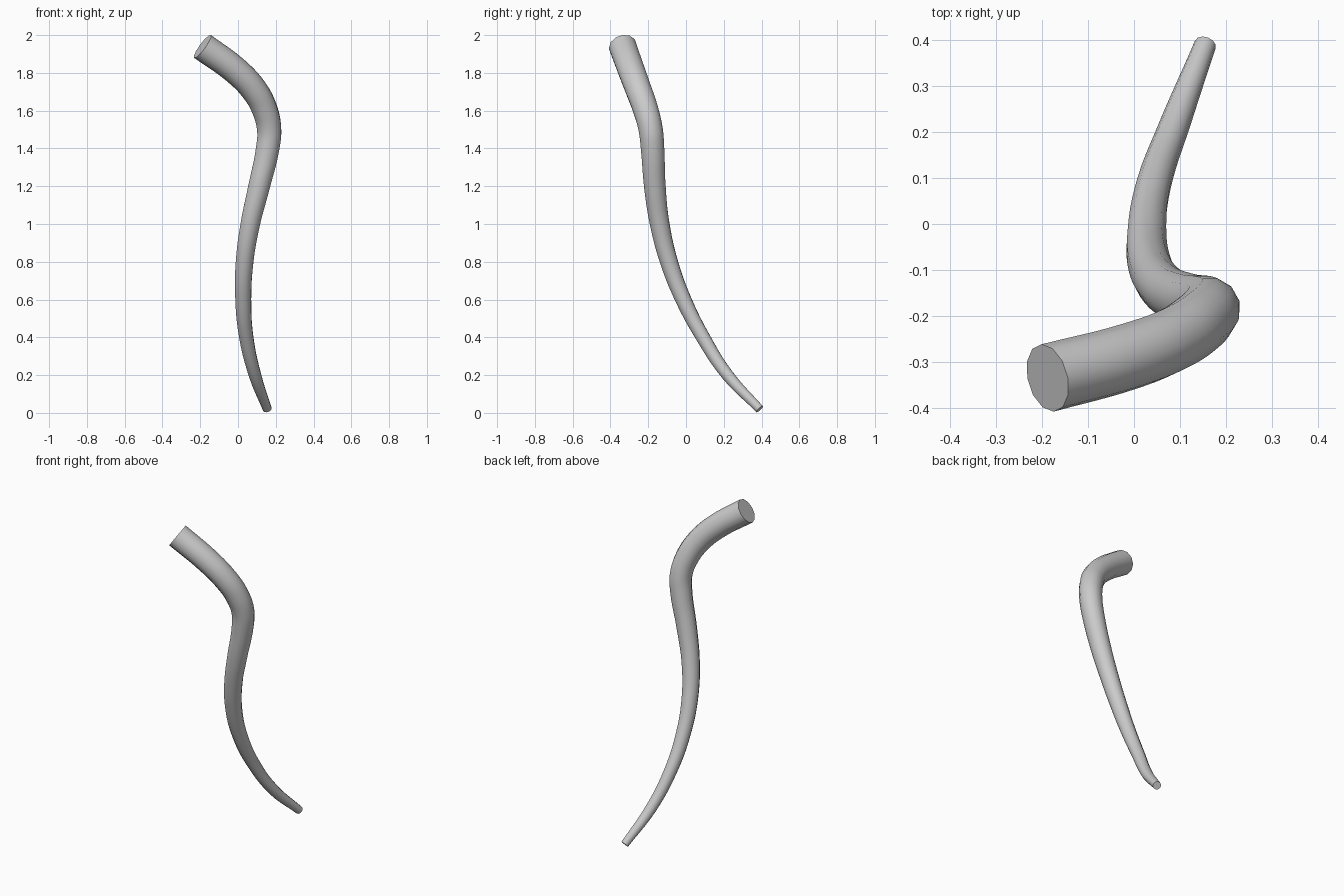
import bpy, math

if "Cube" in bpy.data.objects:
    bpy.data.objects.remove(bpy.data.objects["Cube"])

# Centre line (x, y, z) and tube radius, from thin bottom tip to thick top end
path = [
    (0.155, 0.390, 0.020, 0.024),
    (0.090, 0.220, 0.200, 0.033),
    (0.044, 0.090, 0.400, 0.038),
    (0.028, -0.014, 0.600, 0.043),
    (0.035, -0.090, 0.800, 0.048),
    (0.065, -0.139, 1.000, 0.053),
    (0.112, -0.165, 1.200, 0.059),
    (0.157, -0.177, 1.400, 0.064),
    (0.165, -0.187, 1.500, 0.066),
    (0.140, -0.215, 1.610, 0.069),
    (0.085, -0.251, 1.710, 0.071),
    (-0.010, -0.288, 1.810, 0.073),
    (-0.188, -0.335, 1.940, 0.075),
]

# Tapered tube swept along the path, twelve sides, closed ends
curve = bpy.data.curves.new("horn", "CURVE")
curve.dimensions = "3D"
curve.bevel_depth = 1.0
curve.bevel_resolution = 4
curve.use_fill_caps = True
curve.resolution_u = 5
spline = curve.splines.new("BEZIER")
spline.bezier_points.add(len(path) - 1)
for point, (x, y, z, r) in zip(spline.bezier_points, path):
    point.co = (x, y, z)
    point.radius = r
    point.handle_left_type = point.handle_right_type = "AUTO"

horn = bpy.data.objects.new("horn", curve)
bpy.context.collection.objects.link(horn)
bpy.context.view_layer.objects.active = horn
horn.select_set(True)
bpy.ops.object.convert(target="MESH")
bpy.ops.object.shade_smooth_by_angle(angle=math.radians(40))
